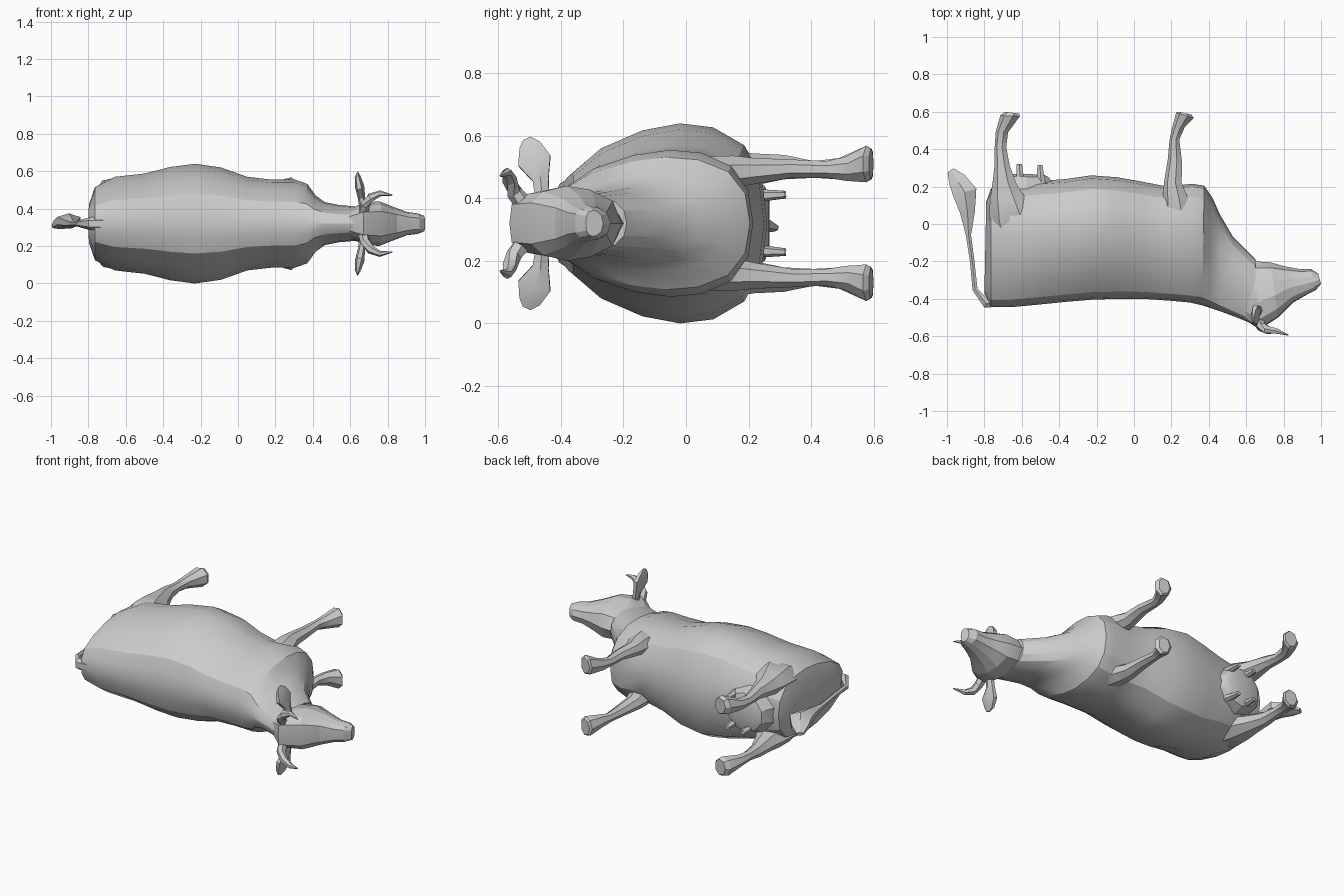
import bpy, bmesh, math
from mathutils import Vector

MID = 0.32  # height of the symmetry plane: the animal lies on its side


def loft(name, rings, angle=30):
    """Skin a list of equal-length point rings and cap both ends."""
    bm = bmesh.new()
    vs = [[bm.verts.new(p) for p in r] for r in rings]
    n = len(rings[0])
    for a, b in zip(vs, vs[1:]):
        for i in range(n):
            j = (i + 1) % n
            bm.faces.new((a[i], a[j], b[j], b[i]))
    bm.faces.new(vs[0])
    bm.faces.new(vs[-1])
    bmesh.ops.recalc_face_normals(bm, faces=bm.faces)
    me = bpy.data.meshes.new(name)
    bm.to_mesh(me)
    bm.free()
    ob = bpy.data.objects.new(name, me)
    bpy.context.collection.objects.link(ob)
    bpy.ops.object.select_all(action='DESELECT')
    ob.select_set(True)
    bpy.context.view_layer.objects.active = ob
    bpy.ops.object.shade_smooth_by_angle(angle=math.radians(angle))
    return ob


def slices(sections, profile):
    """Sections: back point, belly point, half width. Profile: (along, width)."""
    rings = []
    for x0, y0, x1, y1, w in sections:
        half = [(x0 + (x1 - x0) * t, y0 + (y1 - y0) * t, w * k) for t, k in profile]
        rings.append([(x, y, MID + d) for x, y, d in half] +
                     [(x, y, MID - d) for x, y, d in half[-2:0:-1]])
    return rings


def limb(name, sections, side, n=7):
    """Sections across y: x min, x max, y at x min, y at x max, w min, w max."""
    rings = []
    for x0, x1, y0, y1, w0, w1 in sections:
        ring = []
        for i in range(n):
            a = 2 * math.pi * (i + 0.5) / n
            t = 0.5 + 0.5 * math.cos(a)
            w = (w0 + w1) / 2 + (w1 - w0) / 2 * math.sin(a)
            ring.append((x0 + (x1 - x0) * t, y0 + (y1 - y0) * t, MID + side * w))
        rings.append(ring)
    return loft(name, rings)


def tube(name, path, side=1, n=6, flat=(0, 0, 1)):
    """Path: x, y, w, radius along the side vector, radius along the other."""
    pts = [Vector((p[0], p[1], MID + side * p[2])) for p in path]
    rings = []
    for i, p in enumerate(pts):
        d = (pts[min(i + 1, len(pts) - 1)] - pts[max(i - 1, 0)]).normalized()
        v = d.cross(Vector(flat)).normalized()
        u = v.cross(d)
        ru, rv = path[i][3:]
        rings.append([p + u * ru * math.cos(2 * math.pi * k / n) +
                      v * rv * math.sin(2 * math.pi * k / n) for k in range(n)])
    return loft(name, rings)


# Barrel body and neck
egg = [(0, 0), (.015, .25), (.06, .5), (.2, .75), (.4, .93), (.58, 1),
       (.74, .96), (.89, .78), (.975, .45), (1, 0)]
loft("body", slices([
    (-.80, -.37, -.79, .12, .11), (-.765, -.445, -.765, .19, .195),
    (-.66, -.445, -.66, .21, .25), (-.5, -.43, -.5, .23, .268),
    (-.35, -.415, -.37, .24, .303), (-.23, -.405, -.23, .26, .32),
    (-.09, -.40, -.09, .25, .30), (.05, -.40, .05, .225, .25),
    (.19, -.41, .18, .2, .235), (.30, -.42, .31, .215, .235),
    (.365, -.435, .375, .205, .212), (.41, -.45, .42, .14, .15),
    (.47, -.47, .46, .05, .115), (.55, -.50, .53, -.07, .10),
    (.65, -.54, .65, -.19, .09)], egg), 25)

# Head
blunt = [(0, 0), (.02, .55), (.15, .85), (.4, 1), (.65, .9), (.9, .6), (1, 0)]
loft("head", slices([
    (.58, -.50, .57, -.2, .06), (.67, -.565, .65, -.2, .11),
    (.77, -.50, .73, -.205, .12), (.85, -.42, .80, -.225, .09),
    (.92, -.38, .88, -.24, .062), (.97, -.355, .945, -.24, .055),
    (1.0, -.32, .985, -.265, .042)], blunt), 15)

front = [(.17, .33, -.04, -.04, .09, .195), (.15, .32, .06, .06, .1, .215),
         (.155, .29, .15, .15, .11, .218), (.16, .26, .22, .22, .125, .21),
         (.18, .26, .34, .34, .145, .205), (.19, .245, .45, .45, .145, .2),
         (.20, .275, .50, .52, .135, .215), (.225, .325, .595, .565, .13, .25),
         (.24, .31, .60, .585, .14, .24)]
rear = [(-.74, -.52, -.1, -.1, .08, .2), (-.775, -.48, .02, .0, .09, .25),
        (-.77, -.55, .13, .11, .1, .24), (-.755, -.62, .23, .21, .12, .225),
        (-.745, -.66, .32, .31, .14, .22), (-.745, -.68, .41, .41, .145, .2),
        (-.74, -.67, .49, .49, .14, .21), (-.715, -.605, .58, .575, .13, .25),
        (-.69, -.61, .60, .59, .14, .24)]
for side, tag in ((1, "upper"), (-1, "lower")):
    # Legs
    limb("front_leg_" + tag, front, side)
    limb("rear_leg_" + tag, rear, side)
    # Ears: flat leaves
    tube("ear_" + tag, [(.67, -.46, .08, .02, .025), (.66, -.465, .14, .02, .03),
                        (.65, -.485, .20, .025, .062), (.64, -.50, .25, .016, .04),
                        (.64, -.51, .272, .004, .015)], side, flat=(1, 0, 0))
    # Horns
    tube("horn_" + tag, [(.67, -.51, .05, .03, .03), (.68, -.55, .10, .026, .026),
                         (.71, -.565, .14, .024, .024), (.76, -.572, .162, .016, .016),
                         (.825, -.594, .152, .003, .003)], side, flat=(0.2, 0, 1))
    # Teats
    for x, y in ((-.61, .32), (-.50, .315)):
        tube("teat_" + tag, [(x + .01, .2, .085, .025, .025),
                             (x, .26, .09, .018, .022), (x - .003, y, .092, .012, .016)],
             side)

# Udder
limb("udder", [(-.76, -.38, .1, .1, -.16, .16), (-.74, -.41, .2, .2, -.14, .14),
               (-.70, -.45, .255, .25, -.12, .12),
               (-.66, -.48, .268, .265, -.08, .08)], 1, 10)

# Tail with tuft
tube("tail", [(-.70, -.42, 0, .035, .025), (-.79, -.425, 0, .035, .028),
              (-.85, -.35, 0, .018, .016), (-.865, -.2, 0, .014, .014),
              (-.885, -.06, 0, .016, .016), (-.89, .06, .005, .03, .045),
              (-.905, .17, .015, .04, .075), (-.945, .235, .0, .03, .055),
              (-.98, .285, -.015, .012, .022)])
